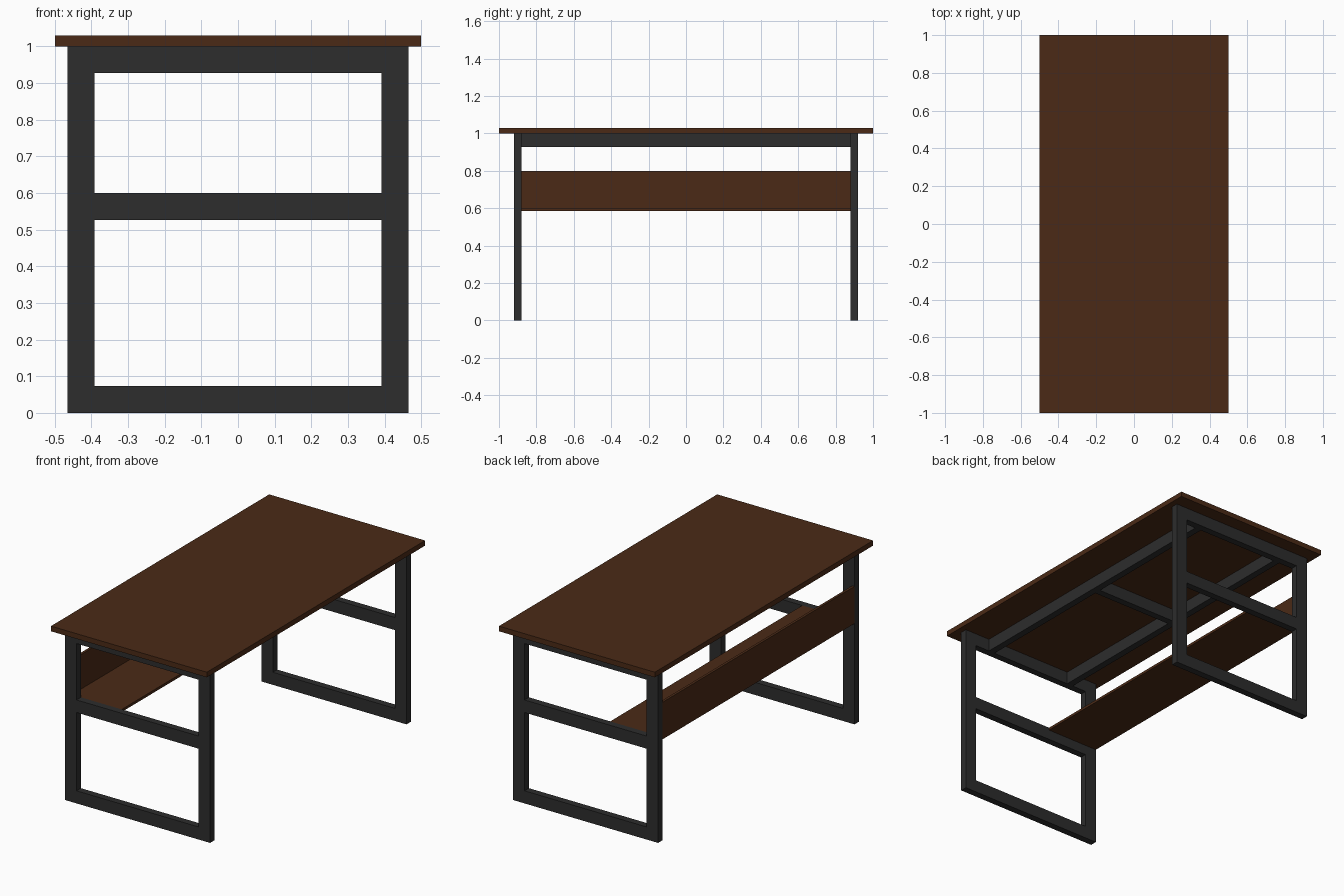
import bpy
import bmesh

if "Cube" in bpy.data.objects:
    bpy.data.objects.remove(bpy.data.objects["Cube"])


def material(name, colour):
    mat = bpy.data.materials.new(name)
    mat.diffuse_color = (*colour, 1)
    mat.use_nodes = True
    mat.node_tree.nodes["Principled BSDF"].inputs["Base Color"].default_value = mat.diffuse_color
    return mat


WOOD = material("dark_wood", (0.07, 0.023, 0.008))
METAL = material("dark_metal", (0.026, 0.026, 0.026))


def finish(name, bm, mat):
    bmesh.ops.recalc_face_normals(bm, faces=bm.faces)
    mesh = bpy.data.meshes.new(name)
    bm.to_mesh(mesh)
    bm.free()
    mesh.materials.append(mat)
    obj = bpy.data.objects.new(name, mesh)
    bpy.context.collection.objects.link(obj)
    return obj


def box(name, x, y, z, mat):
    """Box spanning the given (min, max) ranges."""
    bm = bmesh.new()
    bmesh.ops.create_cube(bm, size=1)
    for v in bm.verts:
        v.co = [a + (c + 0.5) * (b - a) for c, (a, b) in zip(v.co, (x, y, z))]
    return finish(name, bm, mat)


BAR, THIN = 0.073, 0.04          # tube section
HALF_W, INNER = 0.465, 0.88      # frame half width, inner face of frames


def leg_frame(name, y0):
    """One-piece welded frame with two openings, extruded along y."""
    xs = (-HALF_W, -HALF_W + BAR, HALF_W - BAR, HALF_W)
    zs = (0, BAR, 0.527, 0.6, 1 - BAR, 1)
    bm = bmesh.new()
    grid = [[bm.verts.new((x, y0, z)) for x in xs] for z in zs]
    for r in range(5):
        for c in range(3):
            if c == 1 and r in (1, 3):
                continue
            bm.faces.new((grid[r][c], grid[r][c + 1],
                          grid[r + 1][c + 1], grid[r + 1][c]))
    ext = bmesh.ops.extrude_face_region(bm, geom=bm.faces[:], use_keep_orig=True)
    bmesh.ops.translate(bm, vec=(0, THIN, 0),
                        verts=[g for g in ext["geom"] if isinstance(g, bmesh.types.BMVert)])
    return finish(name, bm, METAL)


# Table top
box("table_top", (-0.5, 0.5), (-1, 1), (1, 1.03), WOOD)

# End frames
leg_frame("front_leg_frame", -INNER - THIN)
leg_frame("back_leg_frame", INNER)

# Rails under the top, joined by a centre cross bar
for side, x in (("left", -0.28), ("right", 0.28)):
    box(side + "_rail", (x - THIN / 2, x + THIN / 2), (-INNER, INNER), (1 - BAR, 1), METAL)
box("cross_bar", (-0.26, 0.26), (-THIN / 2, THIN / 2), (1 - BAR, 1), METAL)

# Shelf and its upright panel
box("shelf", (-HALF_W + 0.015, -0.13), (-INNER, INNER), (0.585, 0.6), WOOD)
box("shelf_panel", (-HALF_W, -HALF_W + 0.015), (-INNER, INNER), (0.585, 0.8), WOOD)
